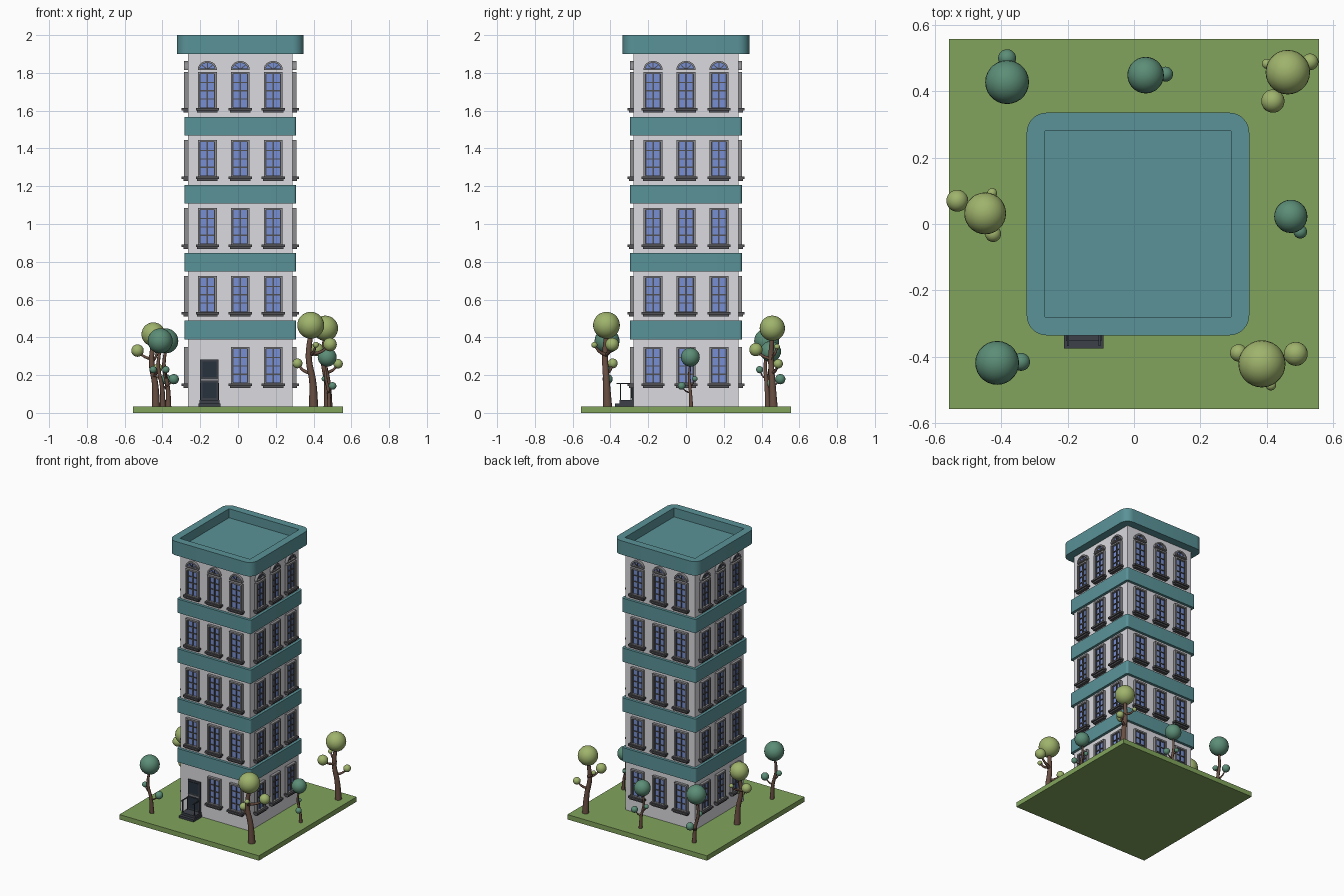
import bpy, bmesh
from math import pi, sin, cos
from mathutils import Matrix, Vector

if "Cube" in bpy.data.objects:
    bpy.data.objects.remove(bpy.data.objects["Cube"])

CX, HALF = 0.012, 0.277        # tower centre in x, half width of the walls
GROUND = 0.035


def mat(name, r, g, b):
    m = bpy.data.materials.new(name)
    m.diffuse_color = [(c / 255) ** 2.2 for c in (r, g, b)] + [1]
    m.use_nodes = True
    m.node_tree.nodes["Principled BSDF"].inputs["Base Color"].default_value = m.diffuse_color
    return m


TEAL = mat("teal", 90, 145, 150)
GRASS = mat("grass", 128, 162, 92)
GLASS = mat("glass", 118, 142, 210)
FRAME = mat("frame_grey", 140, 140, 144)
BAR = mat("bar_grey", 82, 82, 86)
DOOR = mat("door_slate", 62, 67, 74)
PANEL = mat("door_panel", 44, 52, 62)
BARK = mat("bark", 105, 80, 68)
LIGHT = mat("light_leaf", 158, 178, 108)
DARK = mat("dark_leaf", 92, 140, 118)
WALL = mat("wall", 218, 217, 222)


def add(name, bm, mats, matrix=None):
    me = bpy.data.meshes.new(name)
    bmesh.ops.recalc_face_normals(bm, faces=bm.faces)
    bm.to_mesh(me)
    bm.free()
    for m in mats:
        me.materials.append(m)
    return place(name, me, matrix)


def place(name, me, matrix=None):
    ob = bpy.data.objects.new(name, me)
    bpy.context.collection.objects.link(ob)
    if matrix:
        ob.matrix_world = matrix
    return ob


def box(bm, x0, x1, y0, y1, z0, z1, idx=0, rot=None):
    m = Matrix.Translation(((x0 + x1) / 2, (y0 + y1) / 2, (z0 + z1) / 2))
    if rot:
        m = rot @ m
    m = m @ Matrix.Diagonal((x1 - x0, y1 - y0, z1 - z0, 1))
    vs = bmesh.ops.create_cube(bm, size=1, matrix=m)["verts"]
    for f in {f for v in vs for f in v.link_faces}:
        f.material_index = idx


def rounded_loft(name, rings, material):
    """Stack of rounded squares given as (half width, corner radius, z)."""
    bm, loops, n = bmesh.new(), [], 8
    for h, r, z in rings:
        loop = []
        for q in range(4):
            c = Matrix.Rotation(q * pi / 2, 3, 'Z') @ Vector((h - r, h - r, 0))
            for i in range(n + 1):
                a = q * pi / 2 + i / n * pi / 2
                loop.append(bm.verts.new((CX + c.x + r * cos(a), c.y + r * sin(a), z)))
        loops.append(loop)
    for a, b in zip(loops, loops[1:]):
        for i in range(len(a)):
            j = (i + 1) % len(a)
            bm.faces.new((a[i], a[j], b[j], b[i]))
    bm.faces.new(loops[0])
    bm.faces.new(loops[-1])
    return add(name, bm, [material])


# ground slab and tower walls
bm = bmesh.new()
box(bm, -.557, .557, -.557, .557, 0, GROUND)
add("lawn", bm, [GRASS])
bm = bmesh.new()
box(bm, CX - HALF, CX + HALF, -HALF, HALF, GROUND, 1.92)
add("tower_walls", bm, [WALL])

# floor bands and recessed roof with rim
for i in range(4):
    z = .389 + .3595 * i
    rounded_loft(f"floor_band_{i + 1}", [(.296, .015, z), (.296, .015, z + .099)], TEAL)
rounded_loft("roof_rim", [(.335, .06, 1.9), (.335, .06, 2.0),
                          (.28, .001, 2.0), (.28, .001, 1.935)], TEAL)


def window_mesh(arched):
    """Window facing -y; wall surface at y=0, frame bottom at z=0."""
    bm, h, w, t = bmesh.new(), .194, .05, .011
    # frame, glass, glazing bars
    for s in (-1, 1):
        a, b = sorted((s * w, s * (w - t)))
        box(bm, a, b, -.02, .004, 0, h, 0)
    box(bm, -w + t, w - t, -.02, .004, h - t, h, 0)
    box(bm, -w + t, w - t, -.02, .004, 0, .006, 0)
    box(bm, -w + t, w - t, -.005, .004, .006, h - t, 1)
    box(bm, -.004, .004, -.012, -.004, .006, h - t, 2)
    for s in (-1, 1):
        a, b = sorted((s * (w - t), s * (w - t - .004)))
        box(bm, a, b, -.012, -.004, .006, h - t, 2)
    for k in range(1, 4):
        z = .006 + (h - t - .006) * k / 4
        box(bm, -w + t, w - t, -.011, -.004, z - .003, z + .003, 2)
    # two-step sill
    box(bm, -.061, .061, -.033, .004, -.011, .002, 2)
    box(bm, -.054, .054, -.024, .004, -.022, -.011, 2)
    if arched:
        # fanlight: half ring, glass and radial bars
        z0, n = .208, 16
        rows = [[(rx * cos(i * pi / n), y, z0 + rz * sin(i * pi / n)) for i in range(n + 1)]
                for rx, rz, y in ((.05, .044, .004), (.05, .044, -.02),
                                  (.040, .034, -.02), (.040, .034, -.005))]
        vs = [[bm.verts.new(p) for p in row] for row in rows]
        for a, b in zip(vs, vs[1:]):
            for i in range(n):
                bm.faces.new((a[i], a[i + 1], b[i + 1], b[i]))
        bm.faces.new(vs[-1]).material_index = 1
        box(bm, -.05, .05, -.02, .004, z0 - .003, z0 + .004, 0)
        for ang in (-.9, 0, .9):
            rot = Matrix.Translation((0, 0, z0)) @ Matrix.Rotation(ang, 4, 'Y')
            box(bm, -.0025, .0025, -.011, -.004, 0, .035, 2, rot)
    ob = add("window", bm, [FRAME, GLASS, BAR])
    me = ob.data
    bpy.data.objects.remove(ob)
    return me


# windows: three per side on five floors, door replaces one at the front
plain, arched = window_mesh(False), window_mesh(True)
for s, side in enumerate(("front", "right", "back", "left")):
    for f, z in enumerate((.154, .531, .89, 1.25, 1.611)):
        for c in range(3):
            if (s, f, c) == (0, 0, 0):
                continue
            m = (Matrix.Translation((CX, 0, 0)) @ Matrix.Rotation(s * pi / 2, 4, 'Z')
                 @ Matrix.Translation(((c - 1) * .1745, -HALF, z)))
            place(f"window_{side}_{f + 1}_{c + 1}", arched if f == 4 else plain, m)

# front door with two panels and a light middle strip
DX = -.151
bm = bmesh.new()
box(bm, DX - .049, DX + .049, -.287, -.27, GROUND, .283, 0)
box(bm, DX - .038, DX + .038, -.291, -.28, .19, .272, 1)
box(bm, DX - .038, DX + .038, -.291, -.28, .08, .162, 1)
box(bm, DX - .044, DX + .044, -.291, -.28, .172, .18, 2)
add("front_door", bm, [DOOR, PANEL, FRAME])

# door steps and handrails
bm = bmesh.new()
box(bm, DX - .059, DX + .059, -.375, -.27, GROUND, .051)
box(bm, DX - .053, DX + .053, -.352, -.27, .051, .068)
add("door_steps", bm, [DOOR])
bm = bmesh.new()
for x in (DX - .047, DX + .047):
    box(bm, x - .003, x + .003, -.367, -.277, .152, .158)
    for y in (-.347, -.292):
        box(bm, x - .003, x + .003, y - .003, y + .003, .06, .153)
add("handrails", bm, [DOOR])


def tube(name, pts):
    """Tapered smooth tube through points (x, y, z, radius)."""
    cu = bpy.data.curves.new(name, 'CURVE')
    cu.dimensions, cu.bevel_depth, cu.bevel_resolution = '3D', 1, 3
    cu.use_fill_caps, cu.resolution_u = True, 6
    sp = cu.splines.new('BEZIER')
    sp.bezier_points.add(len(pts) - 1)
    for p, (x, y, z, r) in zip(sp.bezier_points, pts):
        p.co, p.radius = (x, y, z), r
        p.handle_left_type = p.handle_right_type = 'AUTO'
    cu.materials.append(BARK)
    place(name, cu)


def tree(n, leaf, x, y, z, r, balls):
    h, k = z - GROUND, r / .066
    t = (.023 if leaf is LIGHT else .015) * k
    d = .014 * k
    # trunk
    tube(f"tree_{n}_trunk", [(x + d, y + d * .4, GROUND - .004, t), (x + d * .7, y, GROUND + h * .3, t * .75),
                             (x - d * .7, y - d * .5, GROUND + h * .6, t * .65), (x, y, z - r * .5, t * .5)])
    # crown, small leaf balls and their branches
    bm = bmesh.new()
    for i, (bx, by, bz, br) in enumerate([(x, y, z, r)] + balls):
        bmesh.ops.create_uvsphere(bm, u_segments=28, v_segments=14, radius=br,
                                  matrix=Matrix.Translation((bx, by, bz)))
        if i:
            sz = bz - .05 * k
            tube(f"tree_{n}_branch_{i}", [(x, y, sz, t * .4), (x + (bx - x) * .6, y + (by - y) * .6, sz + .018 * k, t * .3),
                                          (bx, by, bz, t * .22)])
    for f in bm.faces:
        f.smooth = True
    add(f"tree_{n}_leaves", bm, [leaf])


# dark trees: position, crown, direction of the lower leaf ball
for n, (x, y, z, r, dx, dy) in enumerate([
        (-.382, .427, .381, .066, 0, 1), (.035, .448, .325, .055, 1, .05),
        (.472, .023, .295, .05, .52, -.85), (-.412, -.418, .381, .066, 1, .04)], 1):
    k, h = r / .066, z - GROUND
    tree(n, DARK, x, y, z, r,
         [(x + dx * .072 * k, y + dy * .072 * k, GROUND + .415 * h, .027 * k),
          (x - dx * .037 * k, y - dy * .037 * k, GROUND + .56 * h, .019 * k)])

# light trees with three leaf balls each
tree(5, LIGHT, .463, .457, .448, .067,
     [(.53, .488, .26, .025), (.418, .37, .335, .035), (.40, .482, .35, .015)])
tree(6, LIGHT, -.448, .032, .416, .063,
     [(-.532, .07, .33, .033), (-.424, -.03, .238, .024), (-.427, .093, .328, .015)])
tree(7, LIGHT, .385, -.421, .464, .071,
     [(.487, -.391, .362, .036), (.315, -.388, .262, .026), (.412, -.485, .36, .016)])

# smooth the rounded teal parts, keeping edges sharp
bpy.ops.object.select_all(action='DESELECT')
for ob in bpy.data.objects:
    if ob.name.startswith(("floor_band", "roof_rim")):
        ob.select_set(True)
        bpy.context.view_layer.objects.active = ob
bpy.ops.object.shade_smooth_by_angle(angle=.6)
